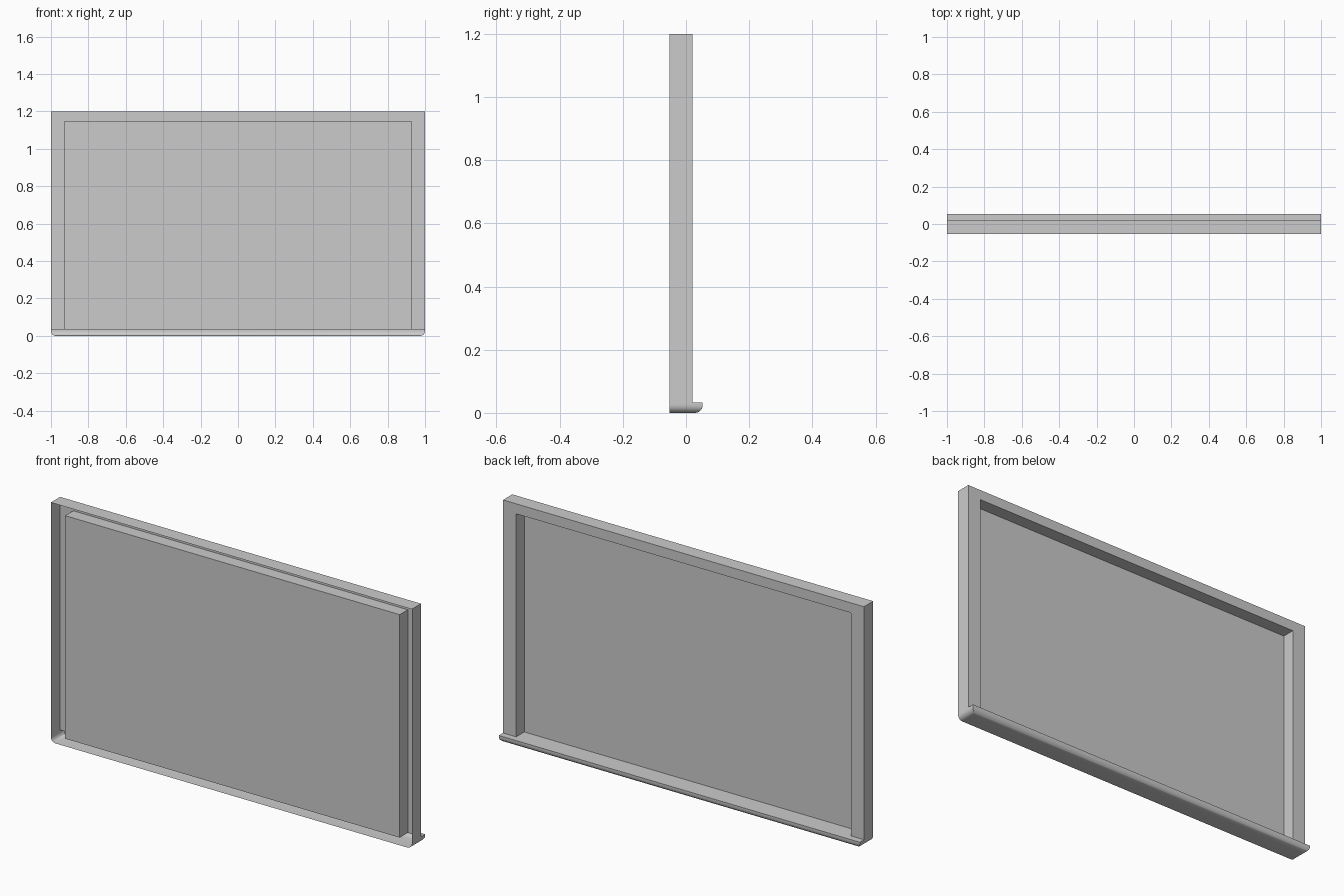
import bpy, bmesh
from mathutils import Vector

if "Cube" in bpy.data.objects:
    bpy.data.objects.remove(bpy.data.objects["Cube"])

BACK, RIM, LIP = -0.053, 0.02, 0.053      # y of open back, frame face, tray lip
TRAY_H, TOP = 0.033, 1.2
IN_W, IN_TOP, PANEL_Y = 0.927, 1.15, -0.044


def make_object(name, bm):
    mesh = bpy.data.meshes.new(name)
    bm.to_mesh(mesh)
    bm.free()
    ob = bpy.data.objects.new(name, mesh)
    bpy.context.collection.objects.link(ob)
    return ob


def arch(bm, w, top, y):
    """Open U-shaped loop of four points, seen from the writing side."""
    return [bm.verts.new(p) for p in
            ((-w, y, TRAY_H), (-w, y, top), (w, y, top), (w, y, TRAY_H))]


def quad(bm, w, y0, y1, z):
    return bm.faces.new([bm.verts.new(p) for p in
                         ((-w, y0, z), (w, y0, z), (w, y1, z), (-w, y1, z))])


# Frame: thin shell, open at the back, folded inward around the recess
bm = bmesh.new()
loops = [arch(bm, 1, TOP, BACK), arch(bm, 1, TOP, RIM),
         arch(bm, IN_W, IN_TOP, RIM), arch(bm, IN_W, IN_TOP, PANEL_Y)]
for a, b in zip(loops, loops[1:]):
    for i in range(3):
        bm.faces.new((a[i], b[i], b[i + 1], a[i + 1]))
make_object("frame", bm)

# Writing panel at the bottom of the recess, facing +y
bm = bmesh.new()
bm.faces.new(arch(bm, IN_W, IN_TOP, PANEL_Y))
make_object("board_panel", bm)

# Tray: shell with rounded lower edges at the lip and both ends
bm = bmesh.new()
bmesh.ops.create_cube(bm, size=1)
for v in bm.verts:
    v.co = Vector((v.co.x * 2, v.co.y * (LIP - BACK), (v.co.z + 0.5) * TRAY_H))
lower = [e for e in bm.edges
         if all(v.co.z < 0.001 for v in e.verts)
         and not all(v.co.y < 0 for v in e.verts)]
bmesh.ops.bevel(bm, geom=lower, offset=0.025, segments=6, profile=0.5,
                affect='EDGES', clamp_overlap=True)
bm.normal_update()
opened = [f for f in bm.faces if f.normal.z > 0.9 or f.normal.y < -0.9]
bmesh.ops.delete(bm, geom=opened, context='FACES')
# Lip top and the ledge that closes the recess from below
quad(bm, 1, RIM, LIP, TRAY_H)
quad(bm, IN_W, PANEL_Y, RIM, TRAY_H)
tray = make_object("tray", bm)
bpy.context.view_layer.objects.active = tray
tray.select_set(True)
bpy.ops.object.shade_smooth_by_angle(angle=0.6)
